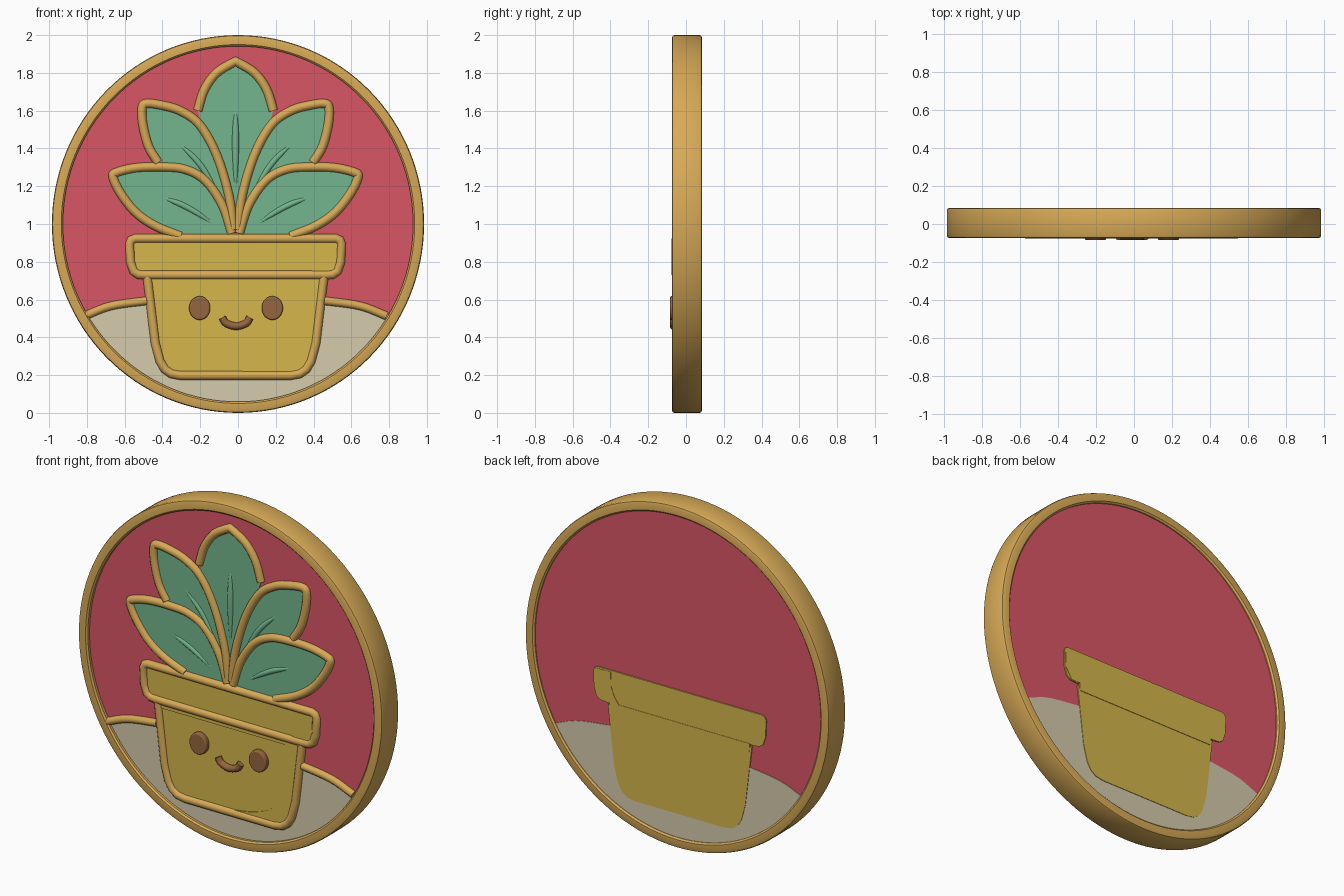
import bpy
import bmesh
from math import sin, cos, pi, radians
from mathutils import Vector

if "Cube" in bpy.data.objects:
    bpy.data.objects.remove(bpy.data.objects["Cube"])

CX = -0.013      # centre line of the plant and pot
WIDE = 0.985     # the medal is slightly narrower than tall


def material(name, srgb):
    mat = bpy.data.materials.new(name)
    color = [c ** 2.2 for c in srgb] + [1.0]
    mat.use_nodes = True
    mat.diffuse_color = color
    mat.node_tree.nodes["Principled BSDF"].inputs["Base Color"].default_value = color
    return mat


GOLD = material("gold", (0.84, 0.66, 0.34))
RED = material("raspberry red", (0.85, 0.34, 0.40))
GREEN = material("leaf green", (0.45, 0.71, 0.55))
YELLOW = material("pot yellow", (0.83, 0.71, 0.30))
BEIGE = material("sand beige", (0.83, 0.79, 0.67))
BROWN = material("face brown", (0.58, 0.40, 0.25))


def smooth(points, steps=5):
    """Catmull-Rom curve through 2D points."""
    p = [Vector(q) for q in points]
    p = [2 * p[0] - p[1]] + p + [2 * p[-1] - p[-2]]
    out = []
    for a, b, c, d in zip(p, p[1:], p[2:], p[3:]):
        for i in range(steps):
            t = i / steps
            out.append(0.5 * (2 * b + (c - a) * t + (2 * a - 5 * b + 4 * c - d) * t * t
                              + (3 * b - a - 3 * c + d) * t ** 3))
    return out + [p[-2]]


def flip(points):
    return [(-x, z) for x, z in points]


def both(half):
    """Left-right symmetric path from its right half."""
    return [tuple(q) for q in half] + flip(reversed(half))


def add_mesh(name, bm, mat):
    bmesh.ops.recalc_face_normals(bm, faces=bm.faces)
    mesh = bpy.data.meshes.new(name)
    bm.to_mesh(mesh)
    bm.free()
    mesh.materials.append(mat)
    obj = bpy.data.objects.new(name, mesh)
    bpy.context.collection.objects.link(obj)
    return obj


def plate(name, points, front, back, mat, shift=CX):
    """Flat outline in x and z, extruded along y."""
    bm = bmesh.new()
    face = bm.faces.new([bm.verts.new((x + shift, front, z)) for x, z in points])
    ext = bmesh.ops.extrude_face_region(bm, geom=[face])
    verts = [g for g in ext["geom"] if isinstance(g, bmesh.types.BMVert)]
    bmesh.ops.translate(bm, verts=verts, vec=(0, back - front, 0))
    return add_mesh(name, bm, mat)


def tube(name, points, radius, y, mat, closed=False, taper=None):
    """Round cord along a path in x and z."""
    curve = bpy.data.curves.new(name, "CURVE")
    curve.dimensions = "3D"
    curve.bevel_depth = radius
    curve.bevel_resolution = 4
    curve.use_fill_caps = True
    spline = curve.splines.new("POLY")
    spline.points.add(len(points) - 1)
    spline.use_cyclic_u = closed
    for i, (x, z) in enumerate(points):
        spline.points[i].co = (x + CX, y, z, 1)
        if taper:
            spline.points[i].radius = taper(i / (len(points) - 1))
    obj = bpy.data.objects.new(name, curve)
    bpy.context.collection.objects.link(obj)
    curve.materials.append(mat)
    bpy.ops.object.select_all(action="DESELECT")
    obj.select_set(True)
    bpy.context.view_layer.objects.active = obj
    bpy.ops.object.convert(target="MESH")
    return obj


def arc(radius, start, end, count):
    angles = [radians(start + (end - start) * i / count) for i in range(count + 1)]
    return [(WIDE * radius * cos(a), 1 + radius * sin(a)) for a in angles]


def shade(obj):
    bpy.ops.object.select_all(action="DESELECT")
    obj.select_set(True)
    bpy.context.view_layer.objects.active = obj
    bpy.ops.object.shade_smooth_by_angle(angle=radians(35))


# Rim: rounded rectangular section turned around the y axis
section = [(0.941, -0.066), (0.95, -0.075), (0.985, -0.075), (0.996, -0.071), (1.0, -0.062),
           (1.0, 0.072), (0.996, 0.081), (0.985, 0.085), (0.95, 0.085), (0.941, 0.076)]
bm = bmesh.new()
SEG = 128
rings = [[bm.verts.new((WIDE * r * cos(2 * pi * i / SEG), y, 1 + r * sin(2 * pi * i / SEG)))
          for r, y in section] for i in range(SEG)]
for i in range(SEG):
    a, b = rings[i], rings[(i + 1) % SEG]
    for j in range(len(section)):
        k = (j + 1) % len(section)
        bm.faces.new((a[j], a[k], b[k], b[j]))
shade(add_mesh("rim", bm, GOLD))

# Background disc and sandy ground
shade(plate("background_disc", arc(0.95, 0, 360, SEG)[:-1], -0.05, 0.07, RED, 0))
hill = smooth([(0.0, 0.61), (0.3, 0.61), (0.47, 0.593), (0.66, 0.566), (0.80, 0.513)])
plate("ground", arc(0.945, -149, -31, 48) + [tuple(q) for q in reversed(hill)]
      + flip(hill[1:]), -0.052, 0.073, BEIGE, 0)
for side, turn in (("left", list), ("right", flip)):
    tube(side + "_ground_edge", turn(hill[10:]), 0.022, -0.053, GOLD)

# Leaves: green fills, gold edges and raised veins
top = smooth([(0.20, 1.60), (0.165, 1.71), (0.10, 1.80), (0, 1.862)])
top = top + [Vector(q) for q in flip(reversed(top[:-1]))]
plate("top_leaf", [tuple(q) for q in top] + [(0, 0.95)], -0.053, -0.03, GREEN)
tube("top_leaf_edge", top, 0.024, -0.051, GOLD)

upper = smooth([(0.012, 0.97), (0.035, 1.15), (0.10, 1.365), (0.19, 1.525), (0.295, 1.60),
                (0.40, 1.63), (0.475, 1.637), (0.495, 1.61), (0.49, 1.525), (0.46, 1.41),
                (0.41, 1.325)])
lower = smooth([(0.02, 0.95), (0.07, 1.10), (0.16, 1.23), (0.27, 1.29), (0.40, 1.302),
                (0.53, 1.297), (0.632, 1.272), (0.648, 1.247), (0.61, 1.165), (0.53, 1.063),
                (0.425, 0.99), (0.29, 0.935)])
upper_vein = smooth([(0.315, 1.44), (0.2, 1.33), (0.12, 1.21), (0.06, 1.10)])
lower_vein = smooth([(0.40, 1.145), (0.28, 1.10), (0.16, 1.03), (0.07, 0.96)])


def leaf_taper(t):
    return max(0.03, sin(pi * t ** 0.7))


for side, turn in (("left", list), ("right", flip)):
    for level, path, vein in (("upper", upper, upper_vein), ("lower", lower, lower_vein)):
        name = side + "_" + level + "_leaf"
        plate(name, turn(path), -0.0535, -0.03, GREEN)
        tube(name + "_edge", turn(path), 0.024, -0.051, GOLD)
        tube(name + "_vein", turn(vein), 0.017, -0.046, GREEN, taper=leaf_taper)
tube("top_leaf_vein", smooth([(0, 1.62), (0, 1.45), (0, 1.28), (0, 1.08)]), 0.02, -0.046,
     GREEN, taper=leaf_taper)

# Pot body and collar run through the disc and show on the back
collar = both([(0.53, 0.923), (0.552, 0.915), (0.56, 0.895), (0.556, 0.80), (0.54, 0.75),
               (0.515, 0.733), (0.48, 0.73)])
body = both([(0.467, 0.72), (0.425, 0.37), (0.40, 0.275), (0.375, 0.232), (0.34, 0.207),
             (0.29, 0.198)])
plate("pot_body", body, -0.056, 0.076, YELLOW)
plate("pot_collar", collar, -0.057, 0.077, YELLOW)
plate("collar_shadow", both([(0.455, 0.735), (0.452, 0.69)]), -0.062, 0.079, YELLOW)
tube("pot_body_edge", body, 0.024, -0.051, GOLD)
tube("pot_collar_edge", collar, 0.024, -0.0515, GOLD, closed=True)

# Raised shaded sides of the pot
inner = smooth([(0.357, 0.69), (0.355, 0.52), (0.335, 0.38), (0.27, 0.29), (0.15, 0.24),
                (0.0, 0.215)])
plate("body_shade", [tuple(q) for q in inner]
      + [(0.29, 0.205), (0.36, 0.225), (0.40, 0.29), (0.425, 0.38), (0.46, 0.69)],
      -0.061, -0.05, YELLOW)
plate("collar_shade", [(0.447, 0.915), (0.444, 0.83), (0.425, 0.78), (0.394, 0.735),
                       (0.51, 0.735), (0.55, 0.80), (0.553, 0.912)], -0.062, 0.079, YELLOW)

# Face
for side, x in (("left", 0.195), ("right", -0.19)):
    ring = [(x + 0.056 * cos(2 * pi * i / 40), 0.555 + 0.063 * sin(2 * pi * i / 40))
            for i in range(40)]
    eye = plate(side + "_eye", ring, -0.085, -0.05, BROWN)
    bevel = eye.modifiers.new("soft edge", "BEVEL")
    bevel.width = 0.008
    bevel.segments = 3
    shade(eye)
tube("smile", smooth([(-0.07, 0.505), (-0.05, 0.475), (0.003, 0.459), (0.056, 0.475),
                      (0.076, 0.505)]), 0.02, -0.065, BROWN)
